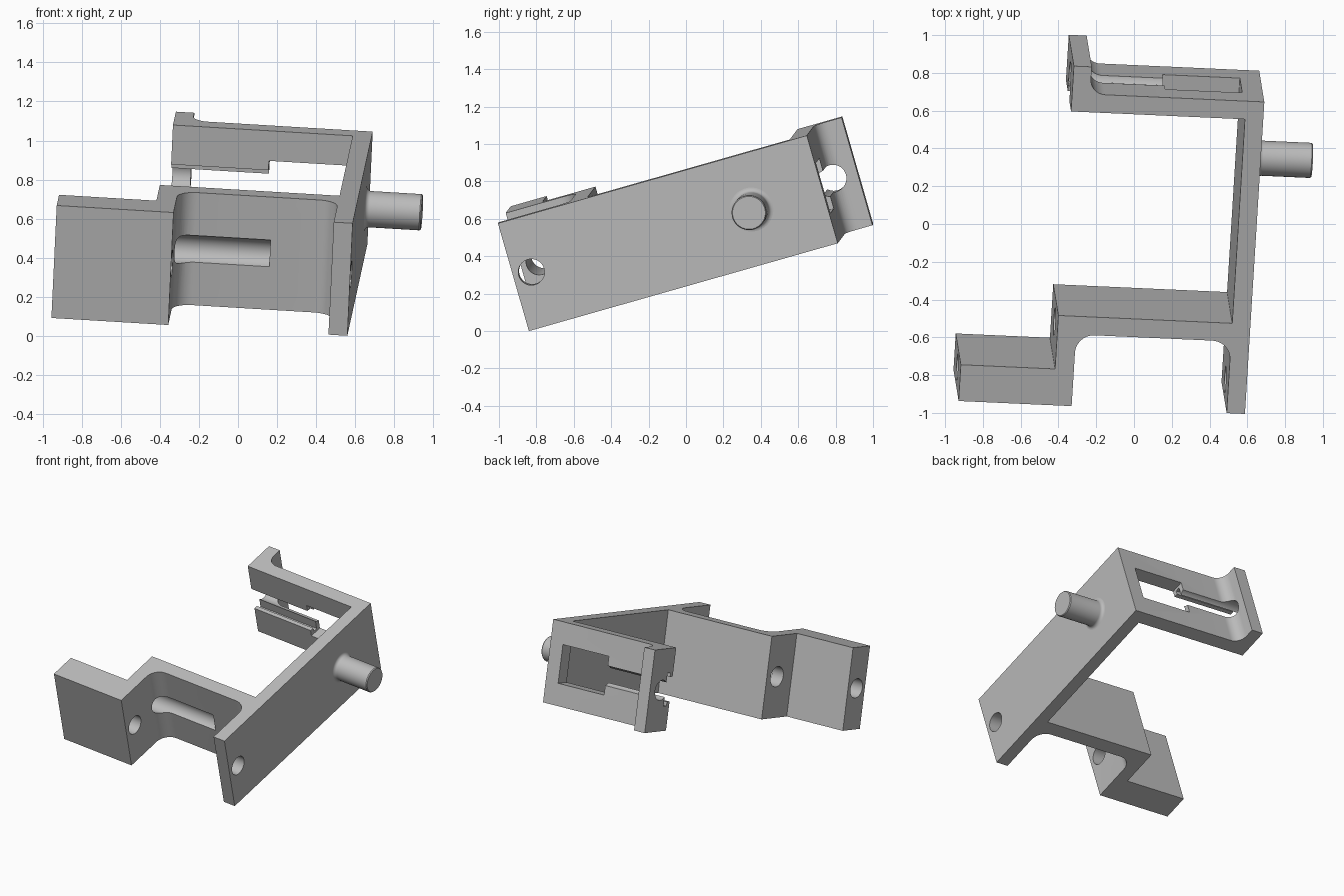
import bpy, bmesh, math
from mathutils import Matrix, Vector

cube = bpy.data.objects.get("Cube")
if cube:
    bpy.data.objects.remove(cube, do_unlink=True)

# Tilted frame of the bracket: u across, v along the side plate, w up
U = Vector((0.997, -0.045, -0.06)).normalized()
V = Vector((0.058, 0.96, 0.273))
V = (V - U * V.dot(U)).normalized()
W = U.cross(V)
ORIGIN = Vector((0.56, -0.84, 0.0))
FRAME = Matrix.Translation(ORIGIN) @ Matrix((U, V, W)).transposed().to_4x4()

HEIGHT = 0.6
MID = HEIGHT / 2

grey = bpy.data.materials.new("plain_grey")
grey.use_nodes = True
grey.diffuse_color = (0.5, 0.5, 0.5, 1)
grey.node_tree.nodes["Principled BSDF"].inputs["Base Color"].default_value = (0.5, 0.5, 0.5, 1)


def finish(name, bm):
    bmesh.ops.recalc_face_normals(bm, faces=bm.faces)
    mesh = bpy.data.meshes.new(name)
    bm.to_mesh(mesh)
    bm.free()
    mesh.materials.append(grey)
    obj = bpy.data.objects.new(name, mesh)
    bpy.context.collection.objects.link(obj)
    obj.matrix_world = FRAME
    return obj


def fillet(cu, cv, radius, start, end, steps=10):
    """Arc points around a centre, angles in degrees."""
    angles = [math.radians(start + (end - start) * i / steps) for i in range(steps + 1)]
    return [(cu + radius * math.cos(a), cv + radius * math.sin(a)) for a in angles]


def box(u, v, w):
    bm = bmesh.new()
    bmesh.ops.create_cube(bm, size=1)
    for p in bm.verts:
        p.co = [lo + (hi - lo) * (c + 0.5) for c, (lo, hi) in zip(p.co, (u, v, w))]
    return finish("cutter", bm)


def rod(name, rings, v, w=MID, sides=48):
    """Solid of revolution along u from (u, radius) rings."""
    bm = bmesh.new()
    loops = []
    for u, r in rings:
        loops.append([bm.verts.new((u, v + r * math.cos(2 * math.pi * i / sides),
                                    w + r * math.sin(2 * math.pi * i / sides)))
                      for i in range(sides)])
    for a, b in zip(loops, loops[1:]):
        for i in range(sides):
            j = (i + 1) % sides
            bm.faces.new((a[i], a[j], b[j], b[i]))
    bm.faces.new(loops[0])
    bm.faces.new(loops[-1])
    return finish(name, bm)


def smooth(obj):
    bpy.ops.object.select_all(action="DESELECT")
    obj.select_set(True)
    bpy.context.view_layer.objects.active = obj
    bpy.ops.object.shade_smooth_by_angle(angle=math.radians(30))


# Bracket outline: side plate, front step with block, back arm with lug
outline = [(0, 0), (0, 1.72)]
outline += fillet(-0.845, 1.80, 0.08, 270, 180)
outline += [(-0.925, 1.87), (-1.02, 1.87), (-1.02, 1.62), (-0.097, 1.62),
            (-0.097, 0.495), (-1.02, 0.495), (-1.02, 0.2), (-1.52, 0.2),
            (-1.52, 0), (-0.92, 0)]
outline += fillet(-0.82, 0.295, 0.1, 180, 90)
outline += fillet(-0.197, 0.295, 0.1, 90, 0)
outline += [(-0.097, 0)]

bm = bmesh.new()
base = bm.faces.new([bm.verts.new((u, v, 0)) for u, v in outline])
top = bmesh.ops.extrude_face_region(bm, geom=[base])
bmesh.ops.translate(bm, vec=(0, 0, HEIGHT),
                    verts=[g for g in top["geom"] if isinstance(g, bmesh.types.BMVert)])
bracket = finish("bracket_body", bm)

# Bores and slots
cutters = [
    rod("cutter", [(-1.7, 0.07), (0.1, 0.07)], 0.1),
    rod("cutter", [(-1.1, 0.074), (-0.435, 0.074)], 0.375),
    rod("cutter", [(-1.1, 0.073), (-0.515, 0.073)], 1.735),
    box((-0.52, -0.11), (1.5, 1.8), (MID - 0.14, MID + 0.14)),
    box((-1.1, -0.5), (1.5, 1.67), (MID - 0.09, MID + 0.09)),
    box((-1.1, -0.51), (1.65, 1.685), (MID - 0.12, MID + 0.12)),
]
for cutter in cutters:
    mod = bracket.modifiers.new("cut", "BOOLEAN")
    mod.operation = "DIFFERENCE"
    mod.solver = "EXACT"
    mod.object = cutter
bpy.context.view_layer.update()
graph = bpy.context.evaluated_depsgraph_get()
result = bpy.data.meshes.new_from_object(bracket.evaluated_get(graph))
bracket.modifiers.clear()
bracket.data = result
for cutter in cutters:
    bpy.data.objects.remove(cutter, do_unlink=True)
smooth(bracket)

# Pivot pin with a flared root
root = [(0.025 - r * math.cos(a), 0.093 + r - r * math.sin(a))
        for r in [0.025] for a in [math.pi / 2 * i / 6 for i in range(7)]]
pin = rod("side_pin", [(-0.03, root[0][1])] + root + [(0.283, 0.093), (0.29, 0.088)], 1.325)
smooth(pin)
